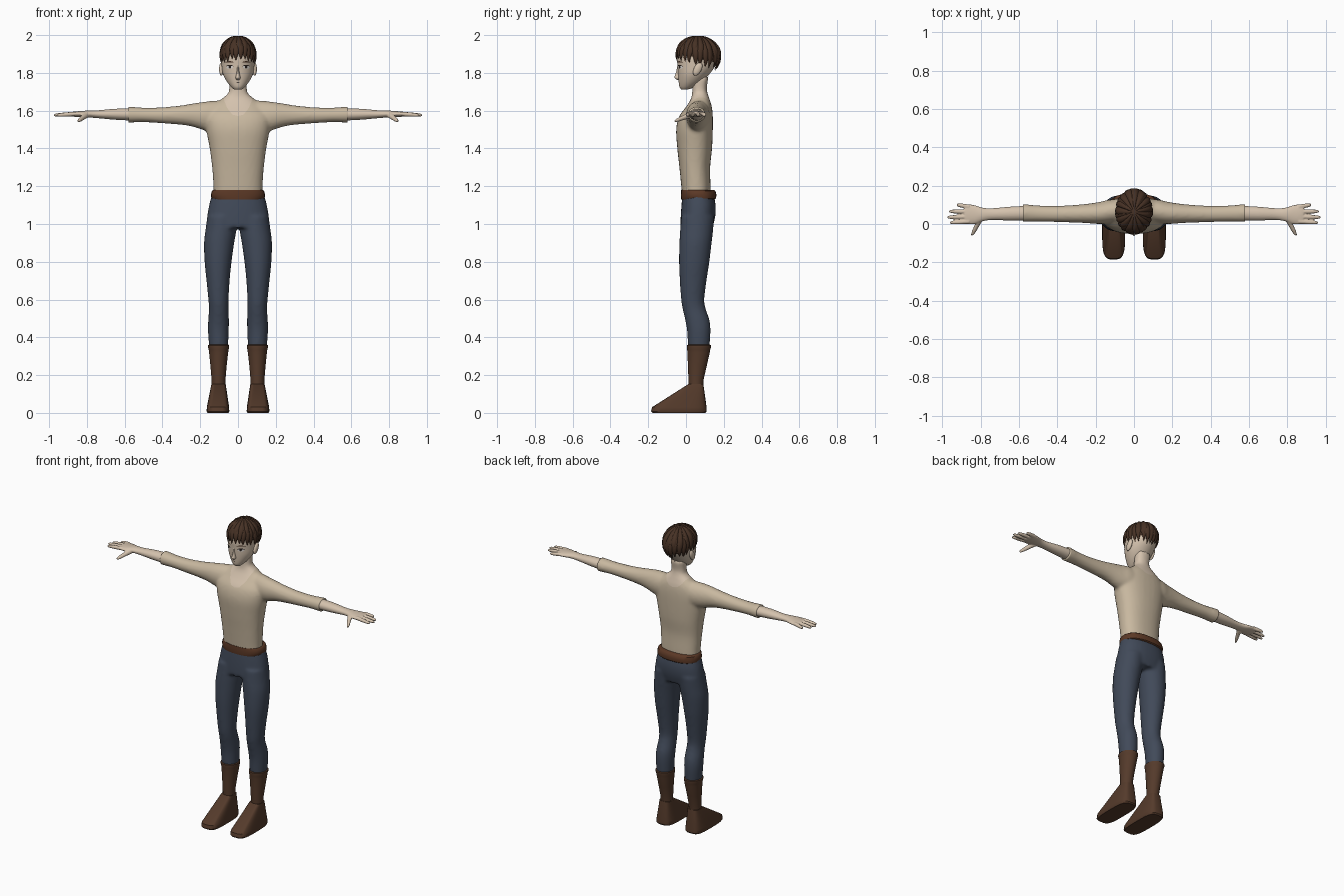
import bpy, bmesh, math, random
from mathutils import Vector

if "Cube" in bpy.data.objects:
    bpy.data.objects.remove(bpy.data.objects["Cube"])

random.seed(4)


def material(name, rgb):
    m = bpy.data.materials.new(name)
    m.diffuse_color = (*rgb, 1)
    m.use_nodes = True
    m.node_tree.nodes["Principled BSDF"].inputs["Base Color"].default_value = m.diffuse_color
    return m


SKIN = material("skin", (.66, .54, .42))
SHIRT = material("cream shirt", (.58, .48, .35))
PANTS = material("slate trousers", (.053, .068, .10))
BELT = material("belt leather", (.105, .04, .019))
BOOT = material("boot leather", (.09, .043, .024))
HAIR = material("dark brown hair", (.062, .031, .018))
WHITE = material("eye white", (.75, .72, .68))
DARK = material("dark line", (.02, .014, .012))


def dense(rings, k=4):
    """Catmull-Rom resampling of loft rings."""
    out = []
    for i in range(len(rings) - 1):
        p = [rings[min(max(j, 0), len(rings) - 1)] for j in range(i - 1, i + 3)]
        for s in range(k):
            t = s / k
            out.append(tuple(.5 * (2 * b + (c - a) * t + (2 * a - 5 * b + 4 * c - d) * t * t
                                   + (3 * b - a - 3 * c + d) * t ** 3) for a, b, c, d in zip(*p)))
    return out + [rings[-1]]


def skin_rings(bm, rows):
    vs = [[bm.verts.new(c) for c in r] for r in rows]
    n = len(vs[0])
    for r, q in zip(vs, vs[1:]):
        for i in range(n):
            bm.faces.new((r[i], r[(i + 1) % n], q[(i + 1) % n], q[i]))
    bm.faces.new(vs[0])
    bm.faces.new(vs[-1])


def loft(bm, rings, axis='z', n=32, p=2.0, side=1):
    """Rings are (position on axis, min a, max a, min b, max b), superellipse sections."""
    rows = []
    for t, a0, a1, b0, b1 in rings:
        row = []
        for i in range(n):
            c, s = math.cos(math.tau * i / n), math.sin(math.tau * i / n)
            a = (a0 + a1) / 2 + (a1 - a0) / 2 * math.copysign(abs(c) ** (2 / p), c)
            b = (b0 + b1) / 2 + (b1 - b0) / 2 * math.copysign(abs(s) ** (2 / p), s)
            x, y, z = {'z': (a, b, t), 'x': (t, a, b), 'y': (a, t, b)}[axis]
            row.append((x * side, y, z))
        rows.append(row)
    skin_rings(bm, rows)


def finish(name, bm, mat, voxel=0, smooth=0, angle=40):
    bmesh.ops.recalc_face_normals(bm, faces=bm.faces[:])
    me = bpy.data.meshes.new(name)
    bm.to_mesh(me)
    bm.free()
    ob = bpy.data.objects.new(name, me)
    bpy.context.collection.objects.link(ob)
    bpy.ops.object.select_all(action='DESELECT')
    ob.select_set(True)
    bpy.context.view_layer.objects.active = ob
    if voxel:  # melt the overlapping lofts into one skin
        r = ob.modifiers.new("melt", 'REMESH')
        r.mode, r.voxel_size = 'VOXEL', voxel
        s = ob.modifiers.new("soften", 'SMOOTH')
        s.factor, s.iterations = .5, smooth
        for m in ("melt", "soften"):
            bpy.ops.object.modifier_apply(modifier=m)
    ob.data.materials.clear()
    ob.data.materials.append(mat)
    bpy.ops.object.shade_smooth_by_angle(angle=math.radians(angle))
    return ob


def sym(rows):
    """(z, half width, y0, y1) to full rings."""
    return dense([(z, -w, w, a, b) for z, w, a, b in rows])


# Shirt torso, sleeves and neck
bm = bmesh.new()
loft(bm, sym([(1.15, .13, -.02, .13), (1.2, .13, -.025, .13), (1.3, .137, -.035, .128),
              (1.4, .15, -.046, .138), (1.5, .168, -.052, .142), (1.57, .172, -.036, .142),
              (1.62, .14, 0, .137), (1.66, .09, .025, .125), (1.69, .054, .032, .115),
              (1.72, .047, .033, .11), (1.78, .05, .035, .12)]), p=2.3)
ARM = dense([(.04, .02, .125, 1.49, 1.655), (.12, .005, .128, 1.492, 1.653), (.18, 0, .115, 1.497, 1.647),
             (.24, .004, .106, 1.515, 1.638), (.3, .007, .1, 1.525, 1.628), (.4, .01, .095, 1.533, 1.618),
             (.5, .012, .097, 1.539, 1.616), (.57, .011, .103, 1.537, 1.621), (.63, .011, .103, 1.537, 1.621)])
for s in (1, -1):
    loft(bm, ARM, 'x', side=s)
shirt = finish("shirt_and_neck", bm, SHIRT, .01, 5)

# Trim the cuffs and cut the scooped neckline
bm = bmesh.new()
bm.from_mesh(shirt.data)
everything = lambda: bm.verts[:] + bm.edges[:] + bm.faces[:]
for s in (1, -1):
    bmesh.ops.bisect_plane(bm, geom=everything(), plane_co=(.58 * s, 0, 0), plane_no=(s, 0, 0), clear_outer=True)
bmesh.ops.holes_fill(bm, edges=[e for e in bm.edges if e.is_boundary], sides=0)
SCOOP = [(0, 1.58), (.03, 1.587), (.058, 1.615), (.08, 1.66), (.088, 1.72)]
planes = []
for s in (1, -1):
    for (x0, z0), (x1, z1) in zip(SCOOP, SCOOP[1:]):
        no = Vector((s * (x1 - x0), 0, z1 - z0)).cross(Vector((0, 1, .25))) * -s
        no.normalize()
        if no.dot(Vector((0, .05, 1.75)) - Vector((s * x0, 0, z0))) < 0:
            no = -no
        co = Vector((s * x0, 0, z0))
        planes.append((co, no))
        bmesh.ops.bisect_plane(bm, geom=everything(), plane_co=co, plane_no=no)
for f in bm.faces:
    c = f.calc_center_median()
    f.material_index = int(all((c - co).dot(no) > -1e-5 for co, no in planes))
    f.smooth = True
bm.to_mesh(shirt.data)
bm.free()
shirt.data.materials.append(SKIN)

# Forearms and hands
FOREARM = dense([(.55, .018, .095, 1.547, 1.612), (.65, .018, .09, 1.552, 1.61), (.74, .021, .082, 1.56, 1.602),
                 (.79, .014, .085, 1.564, 1.601), (.83, 0, .098, 1.566, 1.598), (.87, -.001, .103, 1.568, 1.595),
                 (.885, .004, .098, 1.572, 1.592)])
FINGERS = [(.09, .1, .925), (.064, .066, .965), (.038, .035, .975), (.013, .007, .96)]
for s, label in ((1, "left"), (-1, "right")):
    bm = bmesh.new()
    loft(bm, FOREARM, 'x', side=s)
    for y0, y1, tip in FINGERS:
        rows = []
        for t, r in ((0, .012), (.5, .0115), (.85, .0095), (.97, .006), (1, .003)):
            x, y, z = .86 + (tip - .86) * t, y0 + (y1 - y0) * t, 1.583 - .007 * t
            rows.append((x, y - r, y + r, z - r, z + r))
        loft(bm, rows, 'x', 12, side=s)
    rows = []
    for t, r in ((0, .018), (.4, .014), (.75, .0115), (.95, .008), (1, .004)):
        x, y, z = .80 + .045 * t, .03 - .09 * t, 1.58 - .035 * t
        rows.append((y, x - r, x + r, z - r, z + r))
    loft(bm, rows, 'y', 12, side=s)
    finish(label + "_forearm_and_hand", bm, SKIN, .004, 2, 60)

# Trousers
bm = bmesh.new()
loft(bm, sym([(1.16, .137, -.018, .145), (1.1, .153, -.024, .157), (1.04, .163, -.028, .155),
              (.98, .165, -.03, .14)]), p=2.3)
LEG = dense([(1.04, .005, .163, -.026, .15), (.97, .008, .172, -.031, .144), (.9, .02, .18, -.035, .136),
             (.8, .034, .177, -.037, .124), (.7, .044, .167, -.033, .109), (.6, .05, .157, -.026, .097),
             (.55, .05, .154, -.018, .105), (.49, .048, .158, -.004, .125), (.43, .049, .159, .006, .13),
             (.34, .053, .152, .011, .124)])
for s in (1, -1):
    loft(bm, LEG, side=s)
finish("trousers", bm, PANTS, .01, 5)

# Belt
bm = bmesh.new()
loft(bm, [(z, -w, w, -.012 - w * .1, .018 + w) for z, w in
          ((1.13, .134), (1.136, .141), (1.155, .143), (1.175, .138), (1.181, .13))], p=2.4)
finish("belt", bm, BELT)

# Boots: shaft with rolled rim, wedge foot
for s, label in ((1, "left"), (-1, "right")):
    bm = bmesh.new()
    loft(bm, [(.14, .066, .14, .015, .09), (.18, .066, .14, .013, .094), (.25, .06, .146, .01, .11),
              (.32, .052, .153, .008, .126), (.335, .05, .155, .006, .128), (.348, .047, .159, .004, .132),
              (.358, .047, .159, .004, .132), (.361, .052, .154, .01, .126)], side=s)
    finish(label + "_boot_shaft", bm, BOOT)
    bm = bmesh.new()
    loft(bm, [(0, .05, .162, -.178, .103), (.008, .046, .166, -.185, .109), (.03, .047, .165, -.18, .109),
              (.152, .065, .141, .012, .092)], p=3.6, n=36, side=s)
    finish(label + "_boot_foot", bm, BOOT, angle=35)

# Head
HEAD = sym([(1.712, .02, -.024, .01), (1.725, .036, -.034, .045), (1.755, .06, -.039, .088),
            (1.795, .08, -.042, .125), (1.84, .087, -.045, .157), (1.88, .088, -.047, .167),
            (1.92, .08, -.035, .158), (1.96, .054, -.006, .13), (1.98, .028, .028, .1)])
bm = bmesh.new()
loft(bm, HEAD, n=48)
finish("head", bm, SKIN)

# Nose
bm = bmesh.new()
loft(bm, dense([(1.763, -.008, .008, -.046, -.02), (1.773, -.013, .013, -.061, -.02),
                (1.785, -.011, .011, -.059, -.02), (1.81, -.007, .007, -.051, -.02),
                (1.845, -.006, .006, -.044, -.02)], 3), n=16)
finish("nose", bm, SKIN)

# Ears
for s, label in ((1, "left"), (-1, "right")):
    bm = bmesh.new()
    loft(bm, [(1.82 + .035 * math.sin(a), s * .088 - .012 * math.cos(a), s * .088 + .012 * math.cos(a),
               .062 + .012 * math.sin(a) - .022 * math.cos(a), .062 + .012 * math.sin(a) + .022 * math.cos(a))
              for a in (math.radians(d) for d in range(-85, 86, 17))], n=16)
    finish(label + "_ear", bm, SKIN)


def face_y(x, z):
    """Front surface of the head."""
    for r, q in zip(HEAD, HEAD[1:]):
        if r[0] <= z <= q[0]:
            _, _, w, a, b = [u + (v - u) * (z - r[0]) / (q[0] - r[0]) for u, v in zip(r, q)]
            return (a + b) / 2 - (b - a) / 2 * math.sqrt(max(0, 1 - (x / w) ** 2))


def plate(name, mat, cx, cz, w, h, lift, bend=0.0, mirror=True):
    """Thin oval plate lying on the face; bend arches it."""
    bm = bmesh.new()
    for s in ((1, -1) if mirror else (1,)):
        def vert(u, v):
            x, z = s * (cx + w * u), cz + h * v - bend * u * u
            return bm.verts.new((x, face_y(x, z) - lift, z))
        mid = [vert(u / 6, 0) for u in range(-6, 7)]
        for sign in (1, -1):
            arc = [mid[0]] + [vert(u / 6, sign * math.sqrt(1 - (u / 6) ** 2)) for u in range(-5, 6)] + [mid[-1]]
            for i in range(12):
                bm.faces.new(list(dict.fromkeys((mid[i], mid[i + 1], arc[i + 1], arc[i]))))
    finish(name, bm, mat)


# Painted face details
plate("eye_whites", WHITE, .044, 1.83, .018, .008, .002)
plate("irises", DARK, .043, 1.831, .0065, .0075, .003)
plate("upper_lids", DARK, .044, 1.84, .02, .0025, .004, .005)
plate("eyebrows", HAIR, .044, 1.859, .023, .003, .003, .004)
plate("mouth", DARK, 0, 1.749, .014, .0015, .002, 0, False)

# Hair: cap under two layers of tapered locks
CENTRE = Vector((0, .063, 1.88))
bm = bmesh.new()
bmesh.ops.create_uvsphere(bm, u_segments=32, v_segments=20, radius=1)
for v in bm.verts:
    v.co = CENTRE + Vector((v.co.x * .093, v.co.y * .115, v.co.z * .111))
bmesh.ops.bisect_plane(bm, geom=bm.verts[:] + bm.edges[:] + bm.faces[:], plane_co=(0, .063, 1.878),
                       plane_no=(0, -.25, -1), clear_outer=True)
finish("hair_cap", bm, HAIR)


def lock(bm, az, end_z, width, scale):
    end = math.acos(max(-1, (end_z - CENTRE.z) / .112))

    def at(t):
        phi = .08 + (end - .08) * t
        return Vector((.091 * math.sin(phi) * math.cos(az), .114 * math.sin(phi) * math.sin(az),
                       .112 * math.cos(phi))) * scale
    rows = []
    for i in range(11):
        t = i / 10
        k = .25 + .75 * t / .6 if t < .6 else 1 - ((t - .6) / .4) ** 1.6 + .02
        p, out = at(t), at(t).normalized()
        across = (at(t + .01) - at(t - .01)).cross(out).normalized()
        rows.append([CENTRE + p + across * (width * k * math.cos(a)) + out * (.011 * k * math.sin(a))
                     for a in (math.tau * j / 8 for j in range(8))])
    skin_rings(bm, rows)


bm = bmesh.new()
for count, lift, width, scale in ((24, 0, .019, 1.0), (15, .035, .018, 1.02)):
    for i in range(count):
        az = math.tau * (i + .5) / count + random.uniform(-.05, .05)
        end_z = 1.843 + lift - .025 * math.sin(az) + random.uniform(-.008, .008)
        lock(bm, az, end_z, width, scale)
finish("hair_locks", bm, HAIR, angle=70)
